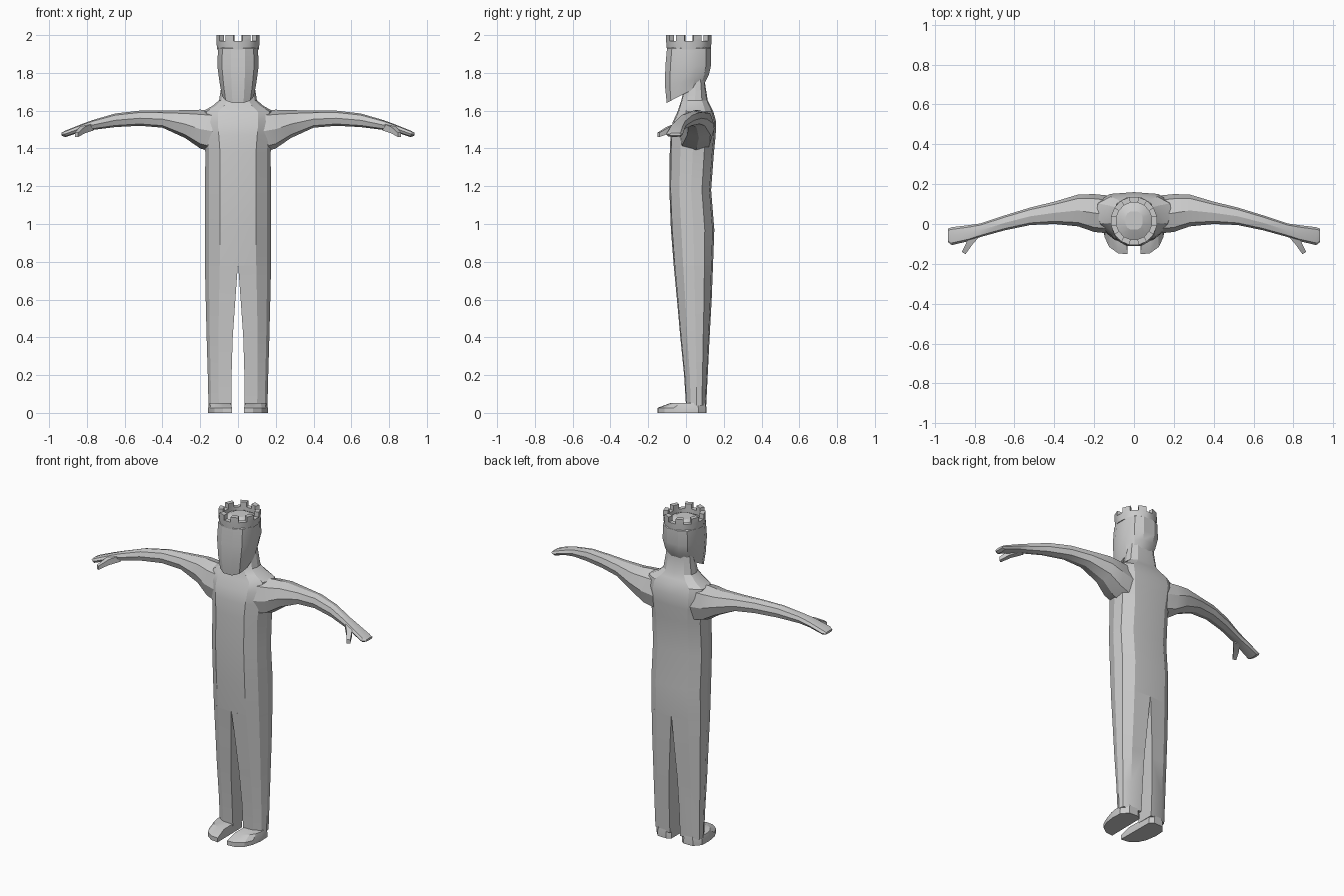
import bpy, bmesh, math

if "Cube" in bpy.data.objects:
    bpy.data.objects.remove(bpy.data.objects["Cube"])

# cross-section from inside front, round the outside, to inside back (fractions)
HALF = [(0, 0), (.55, .03), (.88, .24), (1, .52), (.95, .78), (.62, .96), (0, 1)]


def finish(name, bm, angle=25, mirror=False):
    bmesh.ops.recalc_face_normals(bm, faces=bm.faces)
    me = bpy.data.meshes.new(name)
    bm.to_mesh(me)
    bm.free()
    ob = bpy.data.objects.new(name, me)
    bpy.context.collection.objects.link(ob)
    if mirror:
        m = ob.modifiers.new("Mirror", 'MIRROR')
        m.use_mirror_merge = False
    bpy.ops.object.select_all(action='DESELECT')
    ob.select_set(True)
    bpy.context.view_layer.objects.active = ob
    bpy.ops.object.shade_smooth_by_angle(angle=math.radians(angle))
    return ob


def loft(bm, rings, caps=True, closed=False):
    vs = [[bm.verts.new(p) for p in r] for r in rings]
    n = len(vs[0])
    pairs = list(zip(vs, vs[1:])) + ([(vs[-1], vs[0])] if closed else [])
    for a, b in pairs:
        for i in range(n):
            j = (i + 1) % n
            bm.faces.new((a[i], a[j], b[j], b[i]))
    if caps:
        bm.faces.new(vs[0])
        bm.faces.new(vs[-1])


def oval(n, p=1.0, off=0.0):
    pts = []
    for i in range(n):
        a = 2 * math.pi * (i + off) / n
        c, s = math.cos(a), math.sin(a)
        pts.append((math.copysign(abs(c) ** p, c), math.copysign(abs(s) ** p, s)))
    return pts


# torso, shoulders and neck: z, half width, front y, back y
bm = bmesh.new()
rings = []
for z, w, f, b in [(.78, .175, -.065, .143), (.97, .175, -.08, .15), (1.18, .174, -.088, .133),
                   (1.38, .173, -.086, .148), (1.47, .185, -.082, .157), (1.54, .195, -.07, .16),
                   (1.595, .19, -.045, .145), (1.625, .135, -.035, .13), (1.655, .1, -.025, .115),
                   (1.75, .085, 0, .1), (1.8, .08, 0, .1)]:
    half = [(w * u, f + (b - f) * v, z) for u, v in HALF]
    rings.append(half + [(-x, y, zz) for x, y, zz in half[-2:0:-1]])
loft(bm, rings)
finish("torso", bm)

# legs: z, inner x, outer x, front y, back y
bm = bmesh.new()
loft(bm, [[(i + (o - i) * u, f + (b - f) * v, z) for u, v in HALF]
          for z, i, o, f, b in [(.04, .035, .156, .0, .107), (.2, .034, .16, -.01, .115),
                                (.4, .028, .166, -.03, .125), (.6, .014, .171, -.048, .136),
                                (.78, .001, .175, -.065, .143)]])
finish("leg", bm, mirror=True)

# feet: outline with a flat sole and a sloping upper
outline = [(.032, -.152), (.08, -.147), (.125, -.115), (.148, -.065), (.158, .0),
           (.155, .065), (.12, .105), (.06, .108), (.035, .09)]
bm = bmesh.new()
loft(bm, [[(x, y, 0) for x, y in outline], [(x, y, .026) for x, y in outline],
          [(.09 + (x - .09) * .9, .03 + (y - .03) * (.62 if y < .03 else .97), .052)
           for x, y in outline]])
finish("foot", bm, mirror=True)

# arms ending in mitten hands: x, front y, back y, bottom z, top z
bm = bmesh.new()
loft(bm, [[(x, (f + b) / 2 + (b - f) / 2 * u, (lo + hi) / 2 + (hi - lo) / 2 * v)
           for u, v in oval(8, .8)]
          for x, f, b, lo, hi in [(.1, -.05, .14, 1.37, 1.6), (.2, -.04, .15, 1.4, 1.605),
                                  (.28, -.012, .148, 1.455, 1.603), (.4, 0, .112, 1.51, 1.6),
                                  (.52, -.005, .083, 1.52, 1.6), (.65, -.032, .043, 1.513, 1.585),
                                  (.77, -.065, .003, 1.498, 1.55), (.83, -.086, -.006, 1.487, 1.528),
                                  (.915, -.106, -.016, 1.46, 1.494), (.935, -.09, -.024, 1.468, 1.482)]])
finish("arm", bm, mirror=True)

# thumbs: centre and radius of each section
bm = bmesh.new()
loft(bm, [[(x + r * u * .8, y + r * u * .5, z + r * v) for u, v in oval(4, 1, .5)]
          for x, y, z, r in [(.78, -.04, 1.515, .028), (.825, -.095, 1.497, .024),
                             (.855, -.146, 1.472, .016)]])
finish("thumb", bm, mirror=True)

# head: half width, front y, back y, front z, back z (jaw is tilted)
bm = bmesh.new()
loft(bm, [[(w * u, (f + b) / 2 + (b - f) / 2 * v, (zf + zb) / 2 + (zb - zf) / 2 * v)
           for u, v in oval(12, .8, .5)]
          for w, f, b, zf, zb in [(.086, -.105, .1, 1.64, 1.745), (.1, -.114, .124, 1.725, 1.79),
                                  (.112, -.113, .136, 1.83, 1.84), (.109, -.104, .136, 1.93, 1.93),
                                  (.085, -.07, .105, 1.95, 1.95), (.045, -.03, .065, 1.97, 1.97)]])
finish("head", bm)

# crown: band whose alternate top faces rise as battlements
bm = bmesh.new()
loft(bm, [[(r * u, .015 + r * 1.05 * v, z) for u, v in oval(16, 1, .5)]
          for r, z in [(.113, 1.925), (.117, 1.97), (.09, 1.97), (.09, 1.925)]],
     caps=False, closed=True)
bm.normal_update()
top = [f for f in bm.faces if all(v.co.z > 1.96 for v in f.verts)][::2]
up = bmesh.ops.extrude_face_region(bm, geom=top)["geom"]
bmesh.ops.translate(bm, vec=(0, 0, .03), verts=[e for e in up if isinstance(e, bmesh.types.BMVert)])
bmesh.ops.delete(bm, geom=[f for f in top if f.is_valid], context='FACES_ONLY')
finish("crown", bm)
